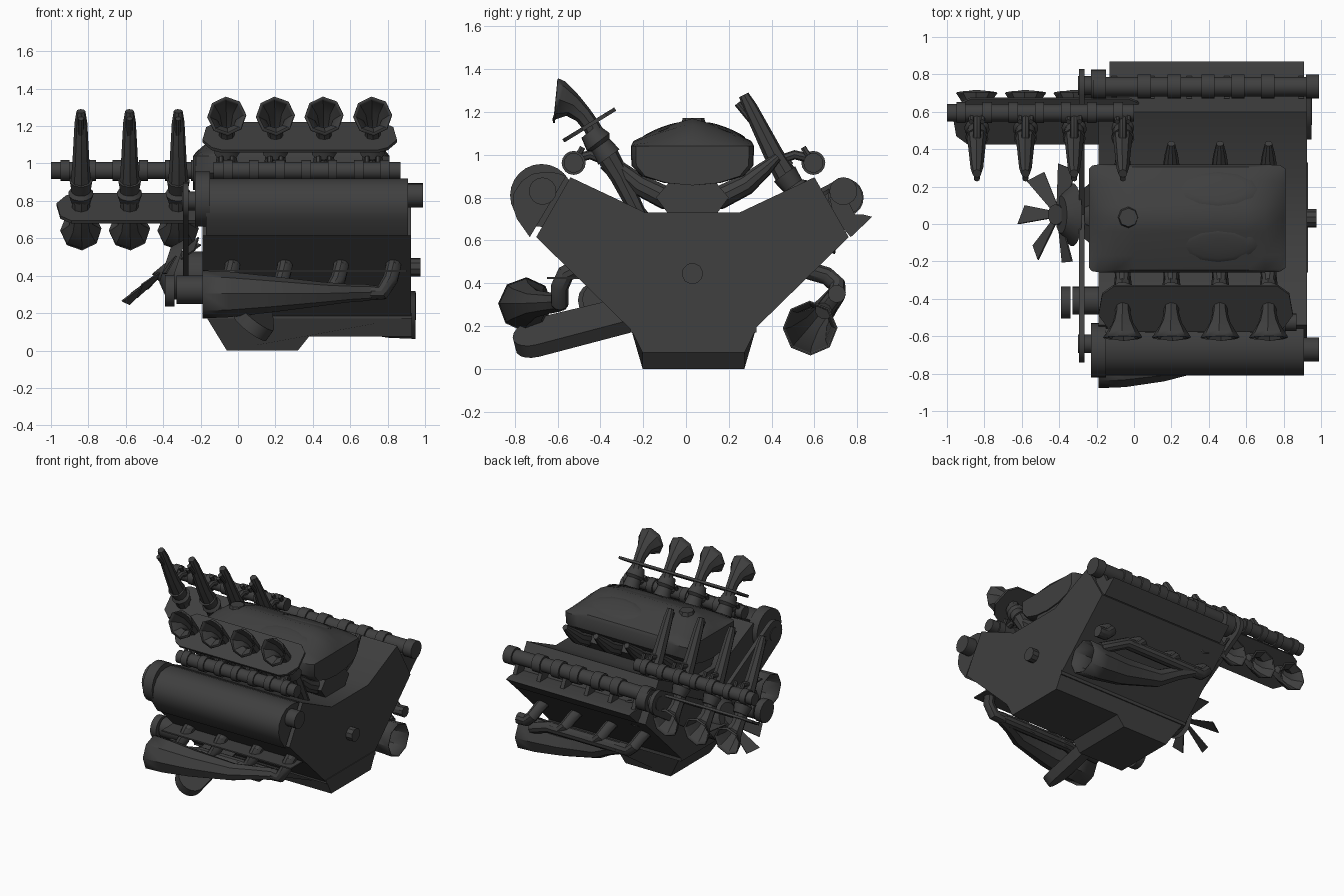
import bpy, bmesh, math
from mathutils import Vector, Matrix
from mathutils.geometry import convex_hull_2d

cube = bpy.data.objects.get("Cube")
if cube:
    bpy.data.objects.remove(cube, do_unlink=True)

metal = bpy.data.materials.new("dark_grey_metal")
metal.use_nodes = True
grey = (0.05, 0.05, 0.05, 1)
metal.diffuse_color = grey
metal.node_tree.nodes["Principled BSDF"].inputs["Base Color"].default_value = grey
X, Y, Z = Vector((1, 0, 0)), Vector((0, 1, 0)), Vector((0, 0, 1))
parts = []


def finish(name, bm):
    bmesh.ops.recalc_face_normals(bm, faces=bm.faces)
    me = bpy.data.meshes.new(name)
    bm.to_mesh(me)
    bm.free()
    me.materials.append(metal)
    ob = bpy.data.objects.new(name, me)
    bpy.context.collection.objects.link(ob)
    parts.append(ob)
    return ob


def prism(name, outline, origin, u, v, depth, edit=None):
    """Flat outline in the u, v plane, extruded along u x v."""
    bm = bmesh.new()
    n = u.cross(v).normalized() * depth
    face = bm.faces.new([bm.verts.new(Vector(origin) + u * a + v * b) for a, b in outline])
    new = bmesh.ops.extrude_face_region(bm, geom=[face])["geom"]
    for w in new:
        if isinstance(w, bmesh.types.BMVert):
            w.co += n
    if edit:
        for w in bm.verts:
            edit(w.co)
    return finish(name, bm)


def skin(bm, rings):
    for r, s in zip(rings, rings[1:]):
        for k in range(len(r)):
            j = (k + 1) % len(r)
            bm.faces.new((r[k], r[j], s[j], s[k]))
    bm.faces.new(rings[0])


def tube(name, path, radii, sides=10, open_end=False):
    """Round tube along a path, one radius per point."""
    pts = [Vector(p) for p in path]
    if not isinstance(radii, (list, tuple)):
        radii = [radii] * len(pts)
    bm, rings = bmesh.new(), []
    t = (pts[1] - pts[0]).normalized()
    side = t.orthogonal().normalized()
    for i, p in enumerate(pts):
        a, b = pts[max(i - 1, 0)], pts[min(i + 1, len(pts) - 1)]
        new_t = (b - a).normalized()
        side = t.rotation_difference(new_t) @ side
        t = new_t
        up = t.cross(side)
        angles = [math.tau * k / sides for k in range(sides)]
        rings.append([bm.verts.new(p + (side * math.cos(w) + up * math.sin(w)) * radii[i])
                      for w in angles])
    skin(bm, rings)
    if not open_end:
        bm.faces.new(rings[-1])
    ob = finish(name, bm)
    if open_end:
        wall = ob.modifiers.new("wall", "SOLIDIFY")
        wall.thickness = 0.008
    return ob


def rod(name, x0, x1, y, z, r, sides=16):
    return tube(name, [(x0, y, z), (x1, y, z)], r, sides)


def hull(circles, steps=20):
    pts = [Vector((a + r * math.cos(math.tau * k / steps), b + r * math.sin(math.tau * k / steps)))
           for a, b, r in circles for k in range(steps)]
    return [pts[i] for i in convex_hull_2d(pts)]


# Engine block, V section along x
half = [(0.22, 0.73), (0.57, 0.895), (0.73, 0.615), (0.29, 0.185)]
section = [(0.03 + a, b) for a, b in half] + [(0.03 - a, b) for a, b in reversed(half)]
prism("engine_block", section, (-0.19, 0, 0), Y, Z, 1.115)


# Oil pan, narrower at the bottom
def taper(co):
    if co.z < 0.1:
        co.y = 0.035 + (co.y - 0.035) * 0.82


pan = [(-0.17, 0.18), (-0.06, 0), (0.32, 0), (0.38, 0.075), (0.93, 0.075), (0.93, 0.18)]
prism("oil_pan", pan, (0, 0.325, 0), X, Z, 0.58, taper)
prism("pan_flange", [(-0.19, -0.26), (0.93, -0.26), (0.93, 0.33), (-0.19, 0.33)],
      (0, 0, 0.17), X, Y, 0.03)

# Rounded valve cover on the front bank
cover = [(-0.56, 0.9), (-0.6, 0.915), (-0.66, 0.92), (-0.72, 0.91), (-0.77, 0.875), (-0.805, 0.82),
         (-0.81, 0.76), (-0.79, 0.7), (-0.73, 0.615)]
prism("valve_cover", cover, (-0.17, 0, 0), Y, Z, 1.08)
rod("valve_cover_end", 0.9, 0.99, -0.67, 0.83, 0.064)
rod("front_cam_drum", -0.23, -0.15, -0.675, 0.81, 0.147, 24)

# Open head with ledge, ribs and camshaft on the back bank
ledge = [(0.68, 0.72), (0.83, 0.72), (0.87, 0.71), (0.77, 0.615)]
prism("head_ledge", ledge, (-0.13, 0, 0), Y, Z, 1.04)
for i in range(6):
    prism("head_rib", [(0.67, 0.8), (0.75, 0.8), (0.79, 0.72), (0.7, 0.68)],
          (-0.12 + i * 0.2, 0, 0), Y, Z, 0.03)
rod("back_camshaft", -0.22, 0.99, 0.735, 0.83, 0.052)
for x in (-0.22, 0.02, 0.18, 0.36, 0.52, 0.68, 0.92):
    rod("camshaft_collar", x, x + 0.07, 0.735, 0.83, 0.065)
rod("back_cam_gear", -0.23, -0.15, 0.745, 0.8, 0.08, 24)

# Fuel rails
for y, start in ((-0.525, -0.13), (0.595, -1.0)):
    rod("fuel_rail", start, start + 1.0, y, 0.962, 0.046)
    for i in range(7):
        rod("rail_collar", start + 0.05 + i * 0.14, start + 0.1 + i * 0.14, y, 0.962, 0.056)

# Intake banks: the second is the first turned half round about x and shifted
PLATE_V = Vector((0, 0.85, 0.52))
plate = [(-0.52, -0.04), (-0.47, -0.12), (-0.42, -0.145), (0.42, -0.145), (0.47, -0.12), (0.52, -0.04),
         (0.5, 0.09), (0.44, 0.14), (-0.44, 0.14), (-0.5, 0.09)]
for turned in (False, True):
    def at(x, y, z):
        return (x - 0.78, 0.1 - y, 1.9 - z) if turned else (x, y, z)
    v = -PLATE_V if turned else PLATE_V
    prism("intake_plate", plate, at(0.33, -0.445, 1.133), X, v, 0.018)
    for i in range(4):
        x = -0.06 + i * 0.26
        tube("intake_trumpet",
             [at(x, *p) for p in ((-0.41, 1.07), (-0.44, 1.13), (-0.48, 1.185), (-0.53, 1.23),
                                  (-0.59, 1.252), (-0.605, 1.253))],
             [0.045, 0.04, 0.042, 0.056, 0.094, 0.105], 8, True)
        tube("throttle_stack", [at(x, *p) for p in ((-0.45, 1.11), (-0.41, 1.06), (-0.4, 1.045), (-0.36, 0.99))],
             [0.05, 0.068, 0.052, 0.062], 12)
        tube("intake_horn_stem", [at(x, *p) for p in ((-0.375, 1.01), (-0.31, 0.9), (-0.2, 0.68), (-0.17, 0.62))],
             [0.055, 0.046, 0.034, 0.024], 8)
        tube("injector_line", [at(x, *p) for p in ((-0.39, 0.95), (-0.32, 0.88), (-0.14, 0.66))], 0.016, 8)
        ry = 0.595 if turned else -0.525
        inner = 0.42 if turned else -0.37
        cx = at(x, 0, 0)[0]
        tube("injector", [(cx, ry, 0.98), (cx, (ry + inner) / 2, 1.0), (cx, inner, 0.97)], 0.022, 8)
        for dx in (-0.03, 0.03):
            tube("injector_bolt", [(cx + dx, ry, 0.96), (cx + dx, ry * 0.92, 1.035)], 0.014, 6)

# Curved intake runners across the valley
for i in range(4):
    x = -0.06 + i * 0.26
    for s in (-1, 1):
        tube("intake_runner",
             [(x, 0.03 + s * a, b) for a, b in ((0, 0.78), (0.13, 0.8), (0.25, 0.86), (0.34, 0.935), (0.4, 0.99))],
             [0.055, 0.055, 0.05, 0.036, 0.02], 10)
prism("intake_valley", [(-0.08, 0.72), (0.14, 0.72), (0.2, 0.8), (0.14, 0.87), (-0.08, 0.87), (-0.14, 0.8)],
      (-0.15, 0, 0), Y, Z, 0.95)

# Domed airbox: one ring lofted along x, its roof sloping down at both ends
ring = [(0, 1.17), (0.07, 1.15), (0.2, 1.1), (0.275, 1.065), (0.288, 1.04), (0.285, 0.95),
        (0.24, 0.9), (0.13, 0.868), (0, 0.857)]
ring += [(-a, b) for a, b in reversed(ring[1:-1])]
bm = bmesh.new()
loft = []
for x, width, roof in ((-0.24, 0.92, 0), (-0.225, 0.98, 0.15), (-0.19, 1, 0.4), (-0.1, 1, 0.85), (0, 1, 1),
                       (0.6, 1, 1), (0.7, 1, 0.8), (0.78, 0.99, 0.3), (0.81, 0.92, 0)):
    loft.append([bm.verts.new((x, 0.03 + a * width, b if b < 1.04 else 1.04 + (b - 1.04) * roof))
                 for a, b in ring])
skin(bm, loft)
bm.faces.new(loft[-1])
finish("airbox", bm)
tube("airbox_nut", [(-0.03, 0.035, 1.12), (-0.03, 0.035, 1.172)], [0.065, 0.05], 8)
for s in (-1, 1):
    bm = bmesh.new()
    m = Matrix.Translation((0.45, 0.035 + s * 0.15, 1.113)) @ Matrix.Rotation(-s * 0.37, 4, "X")
    bmesh.ops.create_uvsphere(bm, u_segments=12, v_segments=8, radius=1,
                              matrix=m @ Matrix.Diagonal((0.21, 0.1, 0.015, 1)))
    finish("airbox_bulge", bm)

# Exhausts, one per bank, the back one pointing the other way
for s, mouth, log, port in ((-1, (-0.75, 0.3), (-0.59, 0.31), (-0.51, 0.47)),
                            (1, (0.58, 0.19), (0.705, 0.35), (0.57, 0.46))):
    mouth, log, port = Vector(mouth), Vector(log), Vector(port)

    def at(x, p):
        return (0.76 - x if s > 0 else x, p.x, p.y)
    tube("exhaust_collector",
         [at(0.7, log), at(0.58, log.lerp(mouth, 0.3)), at(0.45, log.lerp(mouth, 0.7)),
          at(0.15, log.lerp(mouth, 0.95)), at(-0.05, mouth), at(-0.19, mouth)],
         [0.044, 0.05, 0.064, 0.1, 0.122, 0.128], 8, True)
    bend = Vector((log.x, port.y - 0.04))
    for x in (-0.03, 0.25, 0.55, 0.83):
        tube("exhaust_port",
             [at(x, port), at(x, port.lerp(bend, 0.65)), at(x - 0.015, bend.lerp(log, 0.4)),
              at(x - 0.06, log), at(x - 0.13, log)], 0.042, 10)
    tube("exhaust_log", [at(0.7, log), at(0.1, log), at(-0.08, log.lerp(mouth, 0.5))], 0.042, 10)
gasket = [(-0.19, -0.65), (0.9, -0.65), (0.9, -0.48), (-0.19, -0.48)]
prism("exhaust_gasket", gasket, (0, 0, 0.42), X, Y, 0.01)

# Slanted slab under the front bank
prism("side_slab", hull([(-0.7, 0, 0.11), (-0.26, 0, 0.1)]), (0.105, 0, 0.35),
      Vector((0, 1, 0.25)), Vector((0.8, 0, -0.57)), 0.07)

# Drive belts, pulleys and alternator
for name, y, z, r in (("front_belt", -0.64, 0.8, 0.1), ("back_belt", 0.74, 0.8, 0.09)):
    prism(name, hull([(y, z, r), (0.05, 0.4, 0.12)]), (-0.295, 0, 0), Y, Z, 0.03)
    rod("cam_shaft_end", -0.3, -0.18, y, z, 0.05)
rod("crank_pulley", -0.34, -0.19, 0.05, 0.4, 0.13, 20)
rod("alternator", -0.33, -0.15, -0.41, 0.325, 0.075)
rod("alternator_pulley", -0.39, -0.34, -0.42, 0.32, 0.085)
rod("output_shaft", 0.9, 0.975, 0.03, 0.445, 0.05, 10)

# Tilted cooling fan
hub = Vector((-0.4, 0.05, 0.42))
N, V = Vector((-0.64, 0, 0.77)), Vector((0.77, 0, 0.64))
tube("fan_hub", [hub + N * 0.03, hub - N * 0.04, (-0.33, 0.05, 0.42)], 0.055, 12)
tube("fan_pulley", [(-0.39, 0.05, 0.46), (-0.33, 0.05, 0.44)], [0.1, 0.17], 20)
for i in range(7):
    a = math.tau * i / 7 + 0.2
    d = Y * math.cos(a) + V * math.sin(a)
    prism("fan_blade", [(0.04, -0.02), (0.25, -0.06), (0.27, 0.05), (0.04, 0.02)],
          hub, d, N.cross(d) * 0.9 + N * 0.35, 0.008)

# Smooth shading with sharp creases
bpy.ops.object.select_all(action="DESELECT")
for ob in parts:
    ob.select_set(True)
bpy.context.view_layer.objects.active = parts[0]
bpy.ops.object.shade_smooth_by_angle(angle=math.radians(35))
